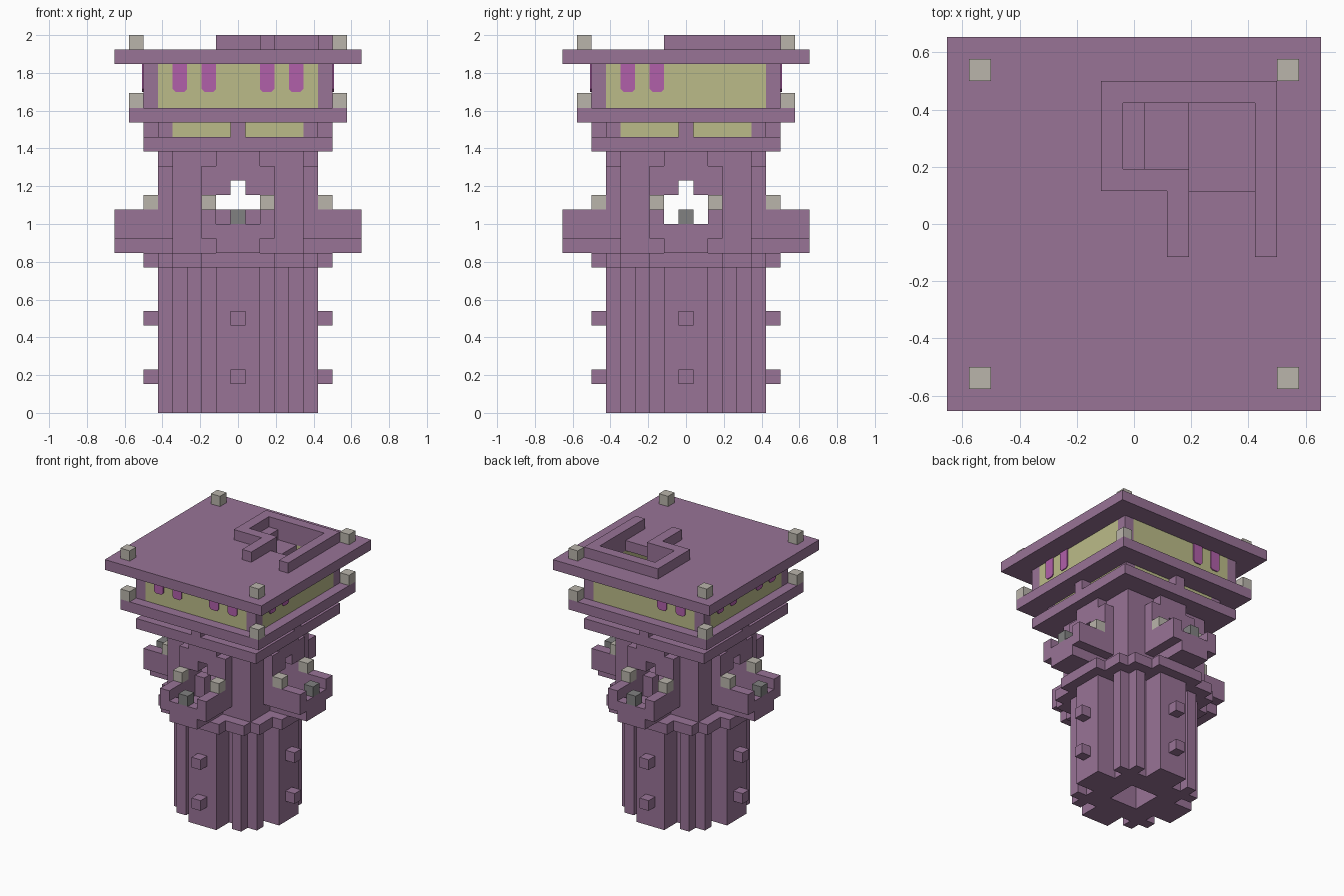
import bpy, bmesh
from mathutils import Vector, Matrix
from math import pi

U = 1 / 13  # edge of one block

if "Cube" in bpy.data.objects:
    bpy.data.objects.remove(bpy.data.objects["Cube"], do_unlink=True)


def material(name, rgb):
    m = bpy.data.materials.new(name)
    m.use_nodes = True
    col = (*rgb, 1)
    m.diffuse_color = col
    bsdf = next(n for n in m.node_tree.nodes if n.type == 'BSDF_PRINCIPLED')
    bsdf.inputs["Base Color"].default_value = col
    bsdf.inputs["Roughness"].default_value = 0.9
    return m


PURPLE = material("purple_stone", (.315, .172, .307))
GLASS = material("yellow_glass", (.50, .50, .25))
LAMP = material("pale_lamp", (.49, .46, .41))
GREY = material("grey_stone", (.22, .22, .22))
PINK = material("pink_banner", (.44, .115, .40))


def finish(name, bm, mat):
    mesh = bpy.data.meshes.new(name)
    bm.to_mesh(mesh)
    bm.free()
    mesh.materials.append(mat)
    ob = bpy.data.objects.new(name, mesh)
    bpy.context.collection.objects.link(ob)
    return ob


def block(x0, x1, y0, y1, z0, z1):
    """Cells between inclusive limits."""
    return {(x, y, z) for x in range(x0, x1 + 1) for y in range(y0, y1 + 1)
            for z in range(z0, z1 + 1)}


def square(r, z0, z1):
    return block(-r, r, -r, r, z0, z1)


def around(cells):
    """Repeat cells on all four sides."""
    out = set()
    for x, y, z in cells:
        out |= {(x, y, z), (-y, x, z), (-x, -y, z), (y, -x, z)}
    return out


def build(name, cells, mat):
    """Skin a set of cells, keeping only exposed faces."""
    bm = bmesh.new()
    verts = {}

    def vert(p):
        key = tuple(round(c * 2) for c in p)
        if key not in verts:
            verts[key] = bm.verts.new(p * U)
        return verts[key]

    for c in cells:
        for axis in range(3):
            for sign in (-1, 1):
                n = Vector((0, 0, 0))
                n[axis] = sign
                if tuple(int(a + b) for a, b in zip(c, n)) in cells:
                    continue
                a = Vector((0, 0, 0))
                a[(axis + 1) % 3] = .5
                b = n.cross(a)
                mid = Vector(c) + Vector((0, 0, .5)) + n / 2
                bm.faces.new([vert(mid + d) for d in (-a - b, a - b, a + b, b - a)])
    return finish(name, bm, mat)


# Shaft: piers on four sides, stepped corners, open well in the middle
shaft = around(block(-1, 1, -5, 0, 0, 9)) | square(3, 0, 9)
shaft |= around(block(3, 3, -4, -4, 0, 9) | block(-3, -3, -4, -4, 0, 9))
well = square(1, 0, 9)
build("shaft", shaft - well, PURPLE)
build("shaft_studs", around(block(0, 0, -6, -6, 2, 2) | block(0, 0, -6, -6, 6, 6)), PURPLE)

# Collar above the shaft
collar = around(block(-2, 2, -6, 0, 10, 10)) | around(block(-4, 4, -5, 0, 10, 10))
build("collar", collar, PURPLE)

# Upper body with a plaque and a doorway on each side
body = square(4, 11, 17) - square(3, 12, 17)
body |= around(block(-2, 2, -5, -5, 12, 16) | block(-1, 1, -5, -5, 11, 17))
doors = around(block(-1, 1, -5, -4, 12, 14) | block(0, 0, -5, -4, 15, 15))
build("upper_body", body - doors, PURPLE)
sills = {(x, y, z) for x in (-1, 1) for y in (-4, 4) for z in (12, 13)}
build("door_sills", sills, PURPLE)

# Balconies: floor, two arms, low front rail
balcony = block(-1, 1, -8, -6, 11, 11) | block(-1, 1, -8, -8, 12, 12)
for x in (-2, 2):
    balcony |= block(x, x, -8, -6, 12, 13)
build("balconies", around(balcony), PURPLE)
build("balcony_lamps", around({(-2, -6, 14), (2, -6, 14)}), LAMP)
build("balcony_finials", around({(0, -8, 13)}), GREY)

# Lower slab and window band
build("lower_slab", square(6, 18, 18), PURPLE)
band = square(5, 19, 19) - square(4, 19, 19)
panes = around(block(1, 4, -5, -5, 19, 19) | block(-4, -1, -5, -5, 19, 19))
build("band_frame", (band - panes) | around({(0, -6, 19)}), PURPLE)
build("band_windows", panes, GLASS)

# Lookout room
build("room_floor", square(7, 20, 20), PURPLE)
build("room_posts", around(block(6, 6, -6, -6, 21, 23)), PURPLE)
build("room_windows", around(block(-5, 5, -6, -6, 21, 23)), GLASS)
build("room_lamps", around({(7, -7, 21)}), LAMP)

# Roof with a stair opening and a hooked kerb
opening = block(1, 2, 3, 5, 24, 24) | block(3, 5, 2, 5, 24, 24)
build("roof", square(8, 24, 24) - opening, PURPLE)
build("stair_step", block(1, 2, 3, 5, 23, 23), PURPLE)
kerb = (block(-1, 6, 6, 6, 25, 25) | block(6, 6, -1, 6, 25, 25)
        | block(-1, -1, 2, 6, 25, 25) | block(-1, 2, 2, 2, 25, 25)
        | block(2, 2, -1, 2, 25, 25))
build("roof_kerb", kerb, PURPLE)
build("roof_lamps", around({(7, -7, 25)}), LAMP)

# Banners hung on the room windows, side by side
SIDES = {0: (-4, -2, 2, 4), 1: (-4, -2), 2: (2, 4), 3: (-4, -2, 2, 4)}
OUTLINE = [(-.5, 24), (-.5, 22.3), (-.3, 22.1), (.3, 22.1), (.5, 22.3), (.5, 24)]
for turn, offsets in SIDES.items():
    bm = bmesh.new()
    for off in offsets:
        face = bm.faces.new([bm.verts.new(((off + x) * U, -6.5 * U, z * U))
                             for x, z in OUTLINE])
        ext = bmesh.ops.extrude_face_region(bm, geom=[face])
        moved = [v for v in ext["geom"] if isinstance(v, bmesh.types.BMVert)]
        bmesh.ops.translate(bm, verts=moved, vec=(0, -.1 * U, 0))
    bmesh.ops.recalc_face_normals(bm, faces=bm.faces)
    bmesh.ops.rotate(bm, verts=bm.verts, cent=(0, 0, 0),
                     matrix=Matrix.Rotation(turn * pi / 2, 3, 'Z'))
    finish("banners_" + ("front", "left", "back", "right")[turn], bm, PINK)
